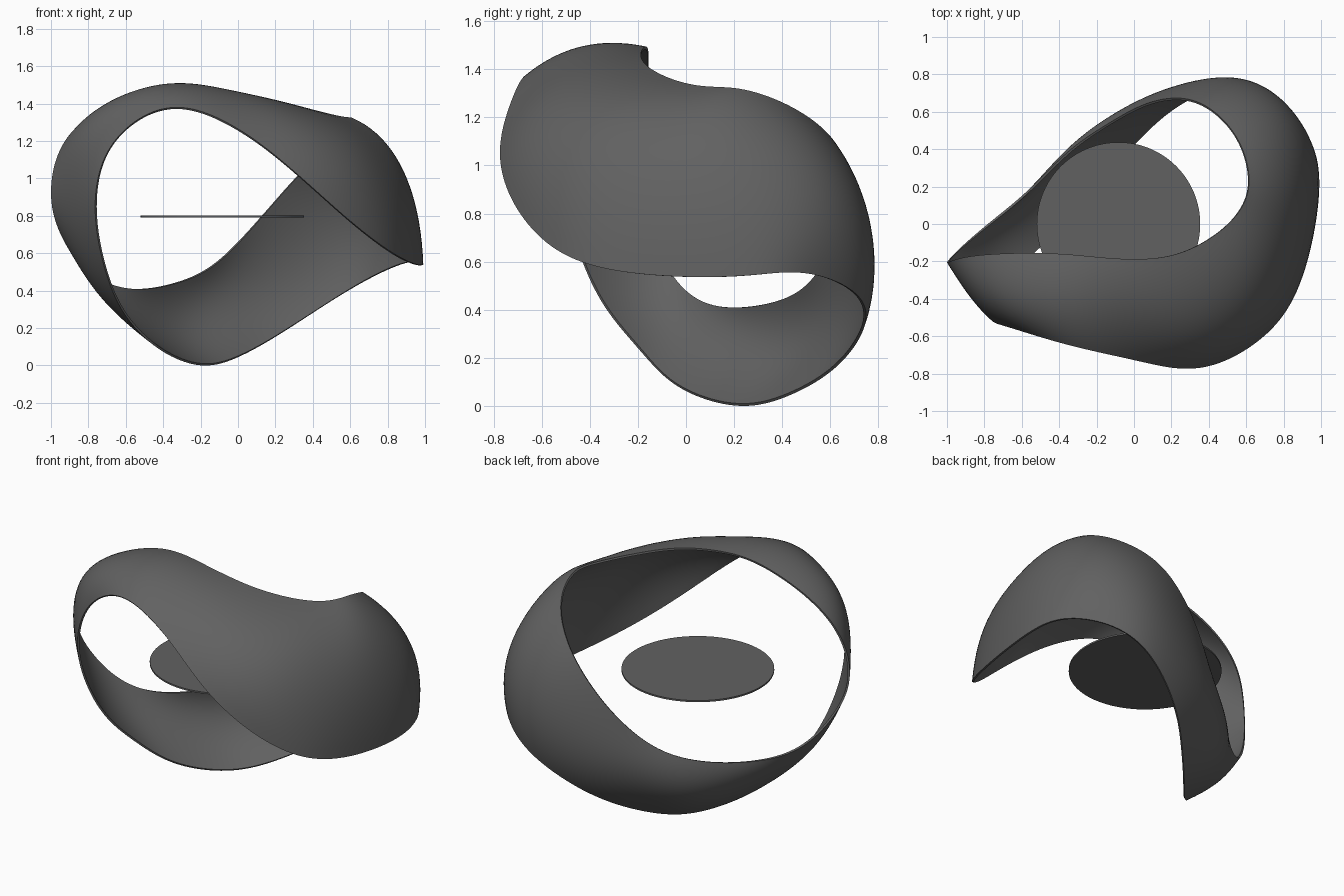
import bpy, bmesh
from mathutils import Vector

if "Cube" in bpy.data.objects:
    bpy.data.objects.remove(bpy.data.objects["Cube"])

# Ribbon guides: lower edge, bulging middle, upper edge (16 matching stations around the loop)
LOWER = [(.99, .17, .535), (.91, .5, .555), (.62, .75, .42), (.26, .655, .19),
         (0, .43, .045), (-.2, .21, 0), (-.41, -.035, .08), (-.585, -.2, .245),
         (-.7, -.38, .48), (-.765, -.505, .85), (-.67, -.55, 1.19), (-.36, -.645, 1.385),
         (0, -.725, 1.265), (.32, -.775, 1.02), (.62, -.655, .755), (.87, -.37, .575)]
MIDDLE = [(.885, .19, 1.04), (.81, .565, .94), (.54, .77, .75), (.22, .735, .46),
          (-.08, .585, .3), (-.33, .38, .2), (-.56, .1, .25), (-.72, -.09, .35),
          (-.83, -.25, .55), (-.89, -.36, .89), (-.79, -.41, 1.3), (-.4, -.42, 1.495),
          (-.02, -.47, 1.435), (.32, -.55, 1.3), (.62, -.45, 1.165), (.81, -.17, 1.07)]
UPPER = [(.615, .25, 1.315), (.54, .48, 1.22), (.34, .655, 1.04), (.1, .655, .77),
         (-.13, .54, .54), (-.35, .39, .44), (-.57, .175, .41), (-.77, .01, .47),
         (-.92, -.12, .65), (-1, -.21, .92), (-.88, -.17, 1.27), (-.45, -.155, 1.48),
         (-.1, -.185, 1.475), (.2, -.17, 1.42), (.43, -.06, 1.36), (.57, .08, 1.328)]
STEPS, ACROSS = 12, 20


def blur(points, r=5):
    """Periodic moving average, applied twice."""
    n = len(points)
    for _ in range(2):
        points = [sum((points[(i + k) % n] for k in range(-r, r + 1)), Vector()) / (2 * r + 1)
                  for i in range(n)]
    return points


def smooth_loop(points):
    """Closed Catmull-Rom curve, faired without shrinking."""
    p = [Vector(c) for c in points]
    n, out = len(p), []
    for i in range(n):
        a, b, c, d = p[i - 1], p[i], p[(i + 1) % n], p[(i + 2) % n]
        for k in range(STEPS):
            t = k / STEPS
            out.append(0.5 * (2 * b + (c - a) * t + (2 * a - 5 * b + 4 * c - d) * t ** 2
                              + (3 * b - 3 * c + d - a) * t ** 3))
    once = blur(out)
    return blur([2 * p - q for p, q in zip(out, once)])


def add_object(name, bm):
    mesh = bpy.data.meshes.new(name)
    bm.to_mesh(mesh)
    bm.free()
    obj = bpy.data.objects.new(name, mesh)
    bpy.context.collection.objects.link(obj)
    return obj


dark = bpy.data.materials.new("dark_grey")
dark.diffuse_color = (.12, .12, .12, 1)
dark.use_nodes = True
dark.node_tree.nodes["Principled BSDF"].inputs["Base Color"].default_value = dark.diffuse_color

# Continuous wrapping shell: an arched cross-section swept around the loop
bm = bmesh.new()
rows = []
for lo, mid, up in zip(*map(smooth_loop, (LOWER, MIDDLE, UPPER))):
    row = []
    for j in range(ACROSS + 1):
        t = j / ACROSS
        row.append(bm.verts.new(lo * (1 - t) * (1 - 2 * t) + mid * 4 * t * (1 - t)
                                + up * t * (2 * t - 1)))
    rows.append(row)
for i, row in enumerate(rows):
    nxt = rows[(i + 1) % len(rows)]
    for j in range(ACROSS):
        bm.faces.new((row[j], nxt[j], nxt[j + 1], row[j + 1])).smooth = True
shell = add_object("ribbon_shell", bm)
shell.data.materials.append(dark)
solid = shell.modifiers.new("Thickness", 'SOLIDIFY')
solid.thickness = 0.012
solid.offset = -1
bpy.context.view_layer.objects.active = shell
shell.select_set(True)
bpy.ops.object.modifier_apply(modifier="Thickness")
bpy.ops.object.shade_smooth_by_angle()

# Thin round platform inside the loop
bpy.ops.mesh.primitive_cylinder_add(vertices=96, radius=.437, depth=.01,
                                    location=(-.083, 0, .797))
disc = bpy.context.object
disc.name = "seat_disc"
disc.data.materials.append(dark)
bpy.ops.object.shade_smooth_by_angle()
